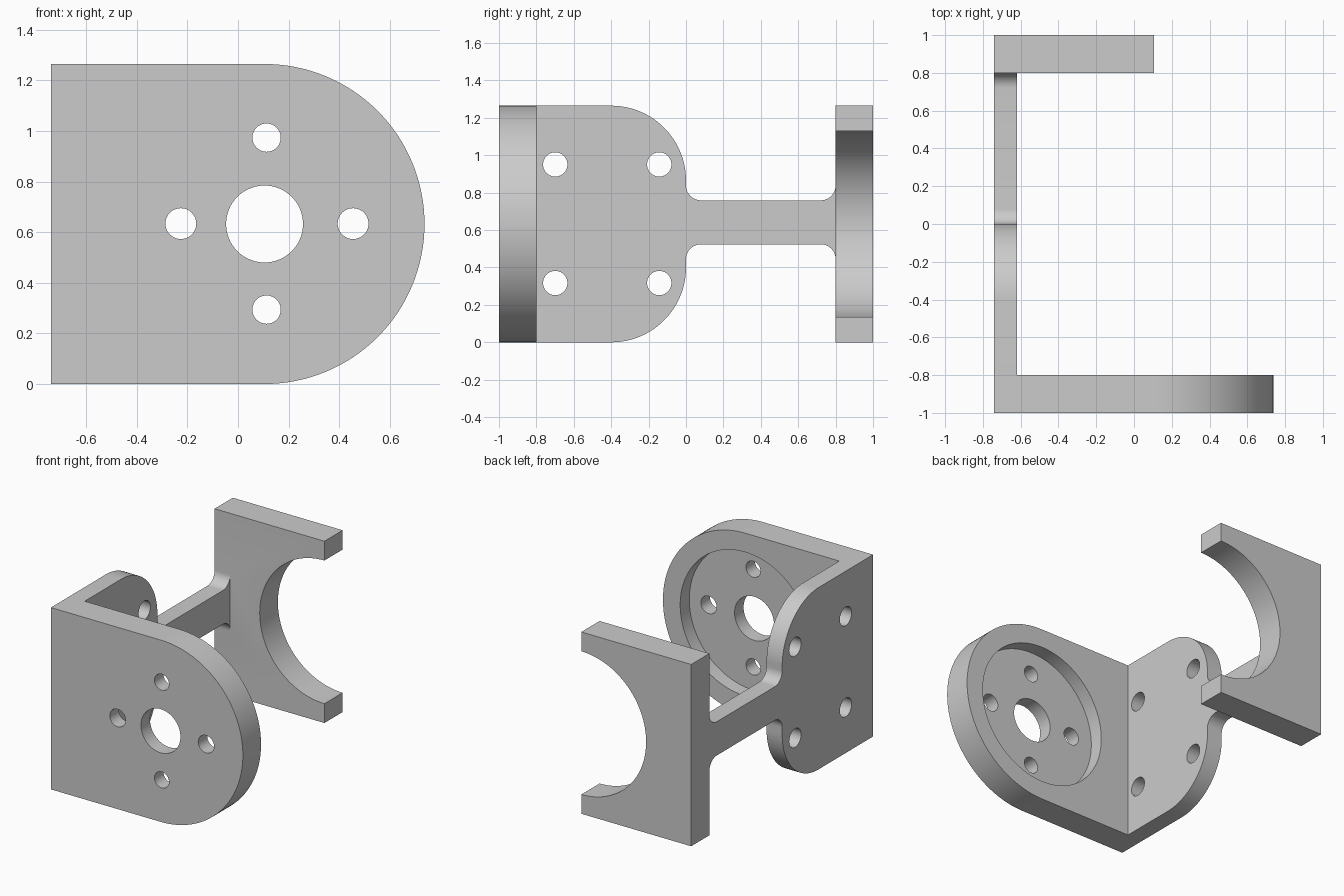
import bpy
import bmesh
from math import sin, cos, radians

if "Cube" in bpy.data.objects:
    bpy.data.objects.remove(bpy.data.objects["Cube"], do_unlink=True)

# Main dimensions
LEFT, HEIGHT = -0.74, 1.265
MID = HEIGHT / 2
HUB = 0.105          # x of the large round features

grey = bpy.data.materials.new("plain_grey")
grey.use_nodes = True
colour = (0.6, 0.6, 0.6, 1)
grey.diffuse_color = colour
grey.node_tree.nodes["Principled BSDF"].inputs["Base Color"].default_value = colour


def arc(cu, cv, r, start, end, steps):
    angles = [radians(start + (end - start) * i / steps) for i in range(steps + 1)]
    return [(cu + r * cos(a), cv + r * sin(a)) for a in angles]


def prism(name, outline, axis, low, high):
    """Extrude an outline (x,z along y, or y,z along x) into a solid."""
    bm = bmesh.new()

    def place(p, d):
        return (p[0], d, p[1]) if axis == "y" else (d, p[0], p[1])

    a = [bm.verts.new(place(p, low)) for p in outline]
    b = [bm.verts.new(place(p, high)) for p in outline]
    bm.faces.new(a)
    bm.faces.new(b[::-1])
    for i in range(len(a)):
        j = (i + 1) % len(a)
        bm.faces.new((a[i], b[i], b[j], a[j]))
    bmesh.ops.recalc_face_normals(bm, faces=bm.faces[:])
    mesh = bpy.data.meshes.new(name)
    bm.to_mesh(mesh)
    bm.free()
    mesh.materials.append(grey)
    obj = bpy.data.objects.new(name, mesh)
    bpy.context.collection.objects.link(obj)
    return obj


def combine(target, tool, operation):
    """Apply a boolean and discard the tool object."""
    tool.hide_render = True
    mod = target.modifiers.new("combine", "BOOLEAN")
    mod.operation = operation
    mod.solver = "EXACT"
    mod.object = tool
    bpy.context.view_layer.objects.active = target
    bpy.ops.object.modifier_apply(modifier=mod.name)
    bpy.data.objects.remove(tool, do_unlink=True)


def drill(target, axis, u, v, r, low, high, steps=40):
    ring = arc(u, v, r, 0, 360, steps)[:-1]
    combine(target, prism("drill", ring, axis, low, high), "DIFFERENCE")


# Front plate with a rounded end
front = [(LEFT, 0)] + arc(HUB, MID, MID, -90, 90, 64) + [(LEFT, HEIGHT)]
bracket = prism("bracket", front, "y", -1, -0.8)

# Side plate narrowing through fillets into the connecting bar
low, high, f = 0.444, 0.839, 0.08
side = [(-0.9, 0)]
side += arc(-0.4, 0.4, 0.4, -90, 0, 32)
side += arc(f, low, f, 180, 90, 12)
side += arc(0.8 - f, low, f, 90, 0, 12)
side += [(0.9, low), (0.9, high)]
side += arc(0.8 - f, high, f, 0, -90, 12)
side += arc(f, high, f, -90, -180, 12)
side += arc(-0.4, HEIGHT - 0.4, 0.4, 0, 90, 32)
side += [(-0.9, HEIGHT)]
combine(bracket, prism("side_plate", side, "x", LEFT, -0.62), "UNION")

# Rear plate with a half-round cradle
rear = [(LEFT, 0), (HUB, 0)]
rear += arc(HUB, MID, 0.498, 270, 90, 64)
rear += [(HUB, HEIGHT), (LEFT, HEIGHT)]
combine(bracket, prism("rear_plate", rear, "y", 0.8, 1), "UNION")

# Round recess, shaft hole and four screw holes in the front plate
drill(bracket, "y", HUB, MID, 0.5, -0.9, -0.7, 128)
drill(bracket, "y", HUB, MID, 0.152, -1.1, -0.7, 64)
for x, z, r in [(-0.226, 0.634, 0.061), (0.455, 0.634, 0.061),
                (0.113, 0.974, 0.056), (0.113, 0.294, 0.056)]:
    drill(bracket, "y", x, z, r, -1.1, -0.7)

# Four mounting holes in the side plate
for y in (-0.699, -0.143):
    for z in (0.317, 0.951):
        drill(bracket, "x", y, z, 0.065, -0.9, -0.5)

# Smooth curves with crisp edges
bpy.ops.object.select_all(action="DESELECT")
bracket.select_set(True)
bpy.context.view_layer.objects.active = bracket
bpy.ops.object.shade_smooth_by_angle(angle=radians(30))
